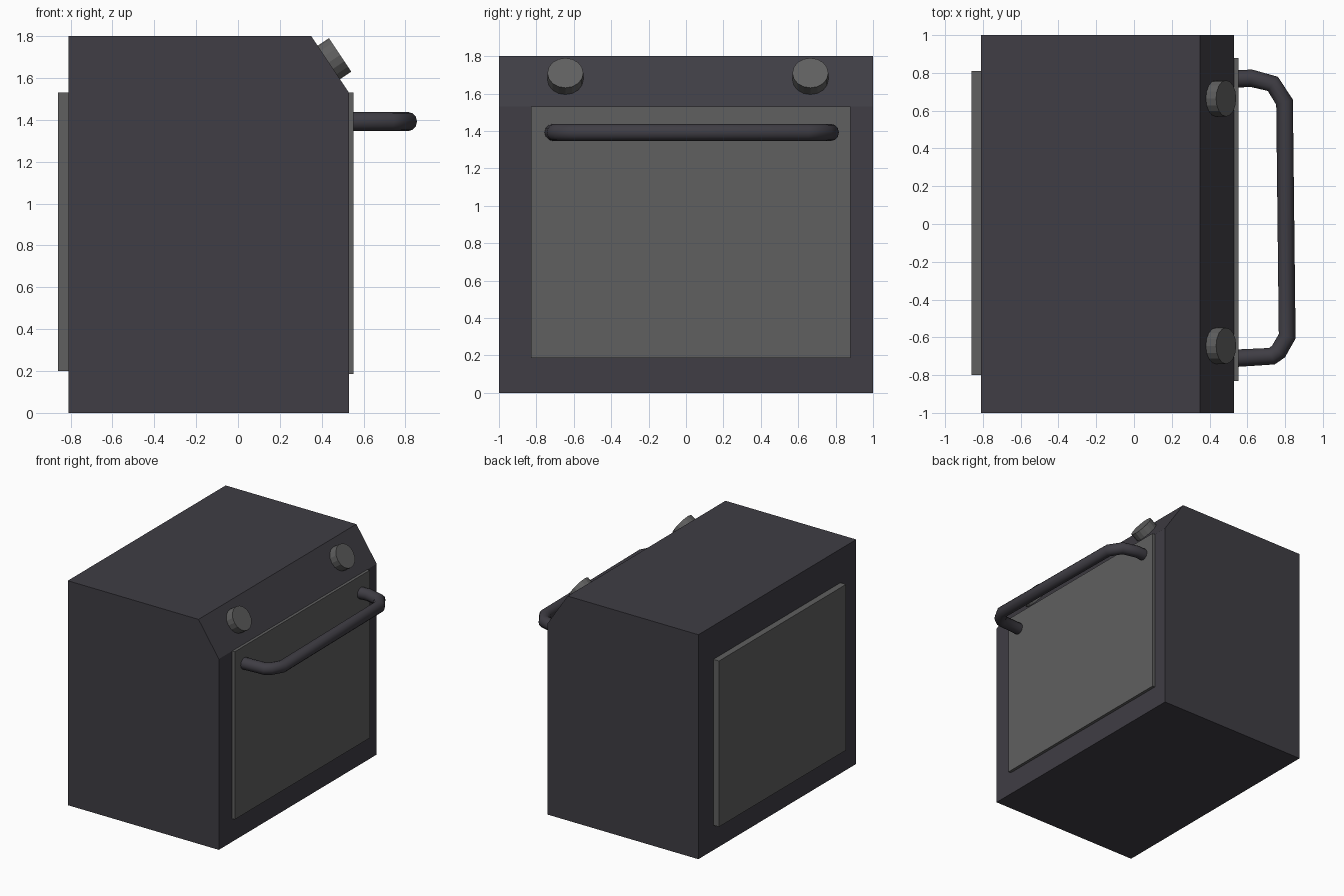
import bpy, bmesh, math
from mathutils import Vector

if "Cube" in bpy.data.objects:
    bpy.data.objects.remove(bpy.data.objects["Cube"])


def material(name, rgb):
    m = bpy.data.materials.new(name)
    m.diffuse_color = (*rgb, 1)
    m.use_nodes = True
    m.node_tree.nodes["Principled BSDF"].inputs["Base Color"].default_value = m.diffuse_color
    return m


CHARCOAL = material("charcoal", (0.050, 0.047, 0.058))
GREY = material("mid grey", (0.115, 0.115, 0.115))


def finish(name, bm, mat):
    bmesh.ops.recalc_face_normals(bm, faces=bm.faces)
    me = bpy.data.meshes.new(name)
    bm.to_mesh(me)
    bm.free()
    me.materials.append(mat)
    ob = bpy.data.objects.new(name, me)
    bpy.context.collection.objects.link(ob)
    return ob


def extrude_profile(name, xz, y0, y1, mat):
    """Extrude an x-z outline along y."""
    bm = bmesh.new()
    face = bm.faces.new([bm.verts.new((x, y0, z)) for x, z in xz])
    new = bmesh.ops.extrude_face_region(bm, geom=[face])["geom"]
    verts = [g for g in new if isinstance(g, bmesh.types.BMVert)]
    bmesh.ops.translate(bm, verts=verts, vec=(0, y1 - y0, 0))
    return finish(name, bm, mat)


def slab(name, x0, x1, y0, y1, z0, z1, mat):
    return extrude_profile(name, [(x0, z0), (x1, z0), (x1, z1), (x0, z1)], y0, y1, mat)


# Oven body with sloped control strip
extrude_profile("oven_body", [(-0.81, 0), (0.53, 0), (0.53, 1.53), (0.35, 1.80), (-0.81, 1.80)],
                -1, 1, CHARCOAL)

# Door panel and back panel
slab("door_panel", 0.52, 0.553, -0.83, 0.88, 0.185, 1.53, GREY)
slab("back_panel", -0.86, -0.80, -0.80, 0.81, 0.20, 1.53, GREY)

# Knobs standing square to the sloped strip
normal = Vector((0.27, 0, 0.18)).normalized()
for side, y in (("left", -0.645), ("right", 0.665)):
    bm = bmesh.new()
    bmesh.ops.create_cone(bm, cap_ends=True, segments=16, radius1=0.096, radius2=0.096, depth=0.08)
    knob = finish("knob_" + side, bm, GREY)
    knob.rotation_euler = normal.to_track_quat('Z', 'Y').to_euler()
    knob.location = Vector((0.436, y, 1.676)) + normal * 0.022

# Door handle: a bent tube
path = [(0.55, 0.768), (0.62, 0.772), (0.735, 0.742), (0.797, 0.645),
        (0.811, -0.595), (0.765, -0.675), (0.73, -0.70), (0.55, -0.71)]
curve = bpy.data.curves.new("door_handle", 'CURVE')
curve.dimensions = '3D'
curve.bevel_depth = 0.046
curve.bevel_resolution = 4
curve.use_fill_caps = True
spline = curve.splines.new('POLY')
spline.points.add(len(path) - 1)
for p, (x, y) in zip(spline.points, path):
    p.co = (x, y, 1.392, 1)
curve.materials.append(CHARCOAL)
handle = bpy.data.objects.new("door_handle", curve)
bpy.context.collection.objects.link(handle)
bpy.context.view_layer.objects.active = handle
handle.select_set(True)
bpy.ops.object.convert(target='MESH')
bpy.ops.object.shade_smooth_by_angle(angle=math.radians(40))
